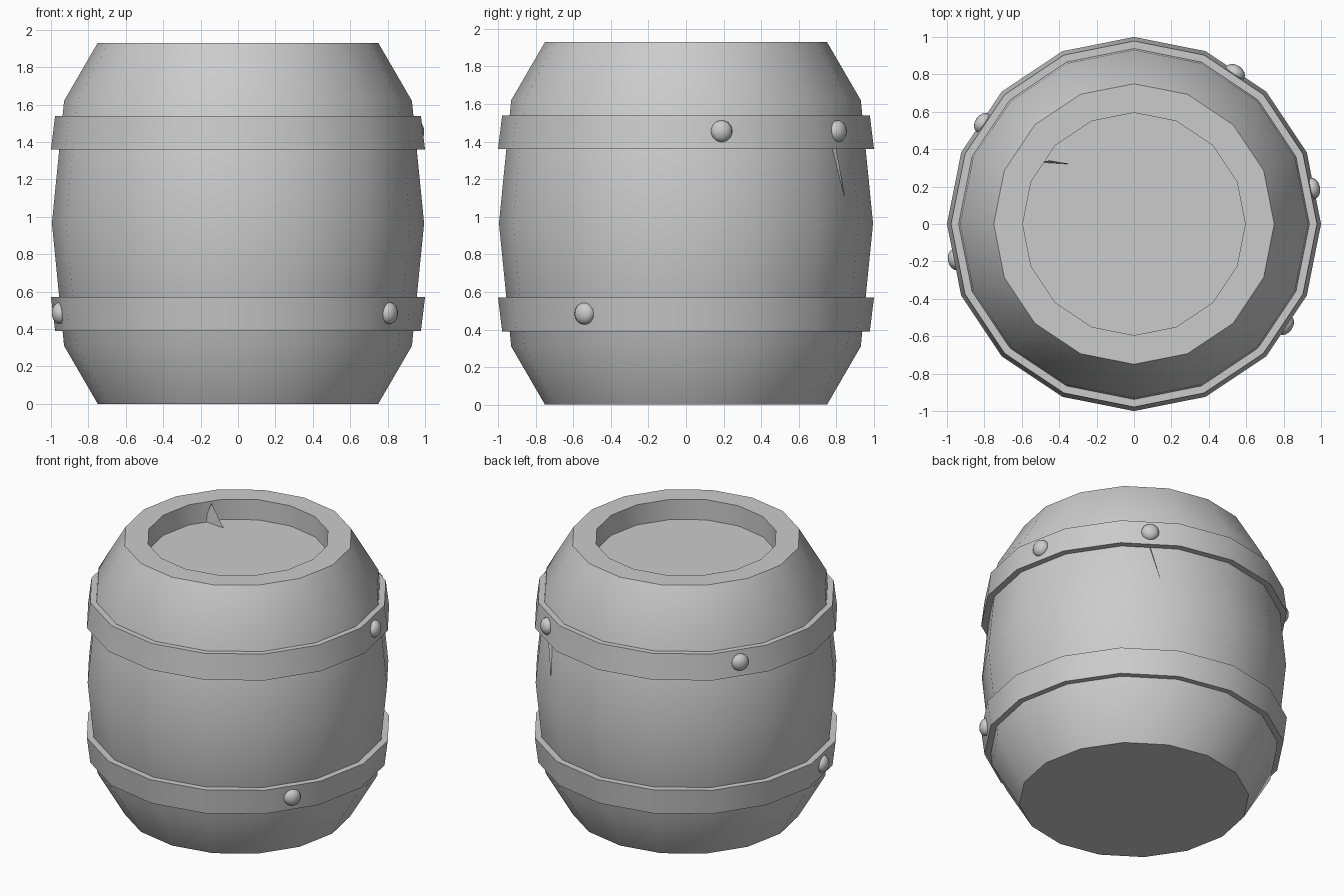
import bpy, bmesh
from math import cos, sin, pi, radians
from mathutils import Matrix, Vector

if "Cube" in bpy.data.objects:
    bpy.data.objects.remove(bpy.data.objects["Cube"])

SIDES = 16


def finish(name, bm, smooth=True):
    bmesh.ops.recalc_face_normals(bm, faces=bm.faces)
    me = bpy.data.meshes.new(name)
    bm.to_mesh(me)
    bm.free()
    ob = bpy.data.objects.new(name, me)
    bpy.context.collection.objects.link(ob)
    if smooth:
        bpy.ops.object.select_all(action='DESELECT')
        ob.select_set(True)
        bpy.context.view_layer.objects.active = ob
        bpy.ops.object.shade_smooth_by_angle(angle=radians(30))
    return ob


def lathe(name, profile, closed=False):
    """Turn (radius, z) points around z; an open profile gets capped ends."""
    bm = bmesh.new()
    rings = [[bm.verts.new((r * cos(2 * pi * i / SIDES), r * sin(2 * pi * i / SIDES), z))
              for i in range(SIDES)] for r, z in profile]
    pairs = list(zip(rings, rings[1:]))
    if closed:
        pairs.append((rings[-1], rings[0]))
    else:
        bm.faces.new(rings[0])
        bm.faces.new(rings[-1])
    for a, b in pairs:
        for i in range(SIDES):
            j = (i + 1) % SIDES
            bm.faces.new((a[i], a[j], b[j], b[i]))
    return finish(name, bm)


# Barrel body with the recessed lid
lathe("barrel_body", [(0.75, 0), (0.93, 0.31), (0.995, 0.965), (0.93, 1.62),
                      (0.75, 1.93), (0.595, 1.93), (0.595, 1.785)])

# Two hoops, mirrored about the middle height
lathe("lower_hoop", [(0.978, 0.39), (1.0, 0.57), (0.93, 0.57), (0.91, 0.39)], True)
lathe("upper_hoop", [(0.978, 1.54), (1.0, 1.36), (0.93, 1.36), (0.91, 1.54)], True)

# Domed rivets centred on hoop facets
for n, (deg, z) in enumerate([(-33.75, 0.485), (191.25, 0.485),
                              (11.25, 1.455), (56.25, 1.455), (146.25, 1.455)]):
    bm = bmesh.new()
    bmesh.ops.create_uvsphere(bm, u_segments=16, v_segments=10, radius=1)
    bm.transform(Matrix.Rotation(radians(deg), 4, 'Z')
                 @ Matrix.Translation((0.972, 0, z))
                 @ Matrix.Diagonal((0.042, 0.058, 0.058, 1)))
    finish(f"rivet_{n + 1}", bm)


# Thin wood splinters on the lid and under the upper hoop
def splinter(name, points):
    bm = bmesh.new()
    bm.faces.new([bm.verts.new(Vector(p)) for p in points])
    finish(name, bm, False)


splinter("lid_splinter", [(-0.5, 0.33, 1.785), (-0.34, 0.32, 1.785), (-0.45, 0.34, 1.925)])
splinter("side_splinter", [(0.52, 0.775, 1.37), (0.537, 0.80, 1.36), (0.482, 0.845, 1.1)])
